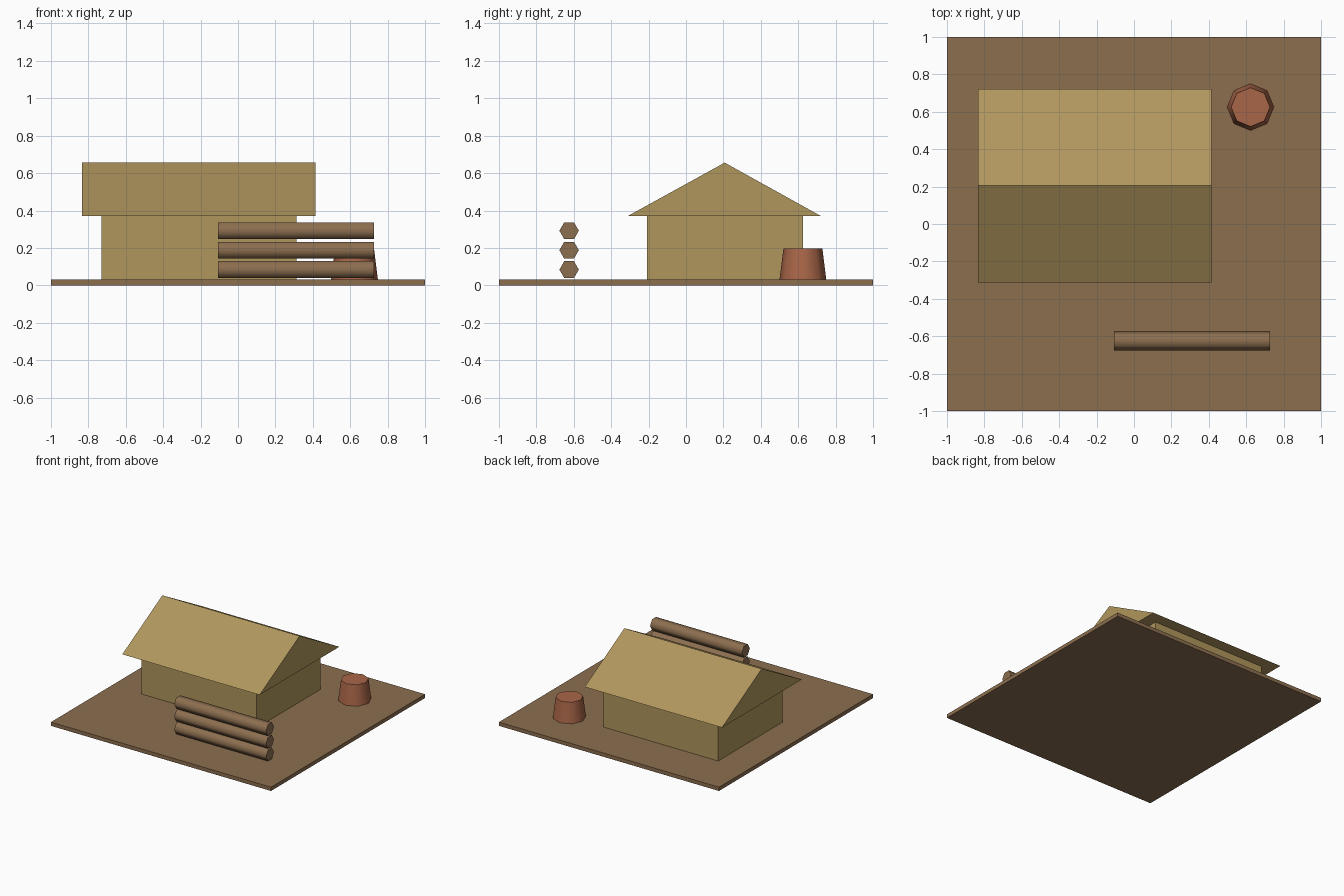
import bpy, bmesh, math

if "Cube" in bpy.data.objects:
    bpy.data.objects.remove(bpy.data.objects["Cube"])


def material(name, srgb):
    m = bpy.data.materials.new(name)
    m.diffuse_color = [((c / 255 + 0.055) / 1.055) ** 2.4 for c in srgb] + [1]
    m.use_nodes = True
    m.node_tree.nodes["Principled BSDF"].inputs["Base Color"].default_value = m.diffuse_color
    return m


EARTH = material("earth_brown", (140, 110, 79))
STRAW = material("straw_tan", (176, 150, 93))
CLAY = material("clay_red", (169, 102, 72))


def loft(name, ring_a, ring_b, mat, smooth=False):
    """Closed solid between two rings; optional smooth sides with flat caps."""
    bm = bmesh.new()
    a = [bm.verts.new(p) for p in ring_a]
    b = [bm.verts.new(p) for p in ring_b]
    n = len(a)
    for i in range(n):
        j = (i + 1) % n
        bm.faces.new((a[i], a[j], b[j], b[i])).smooth = smooth
    bm.faces.new(a[::-1])
    bm.faces.new(b)
    bmesh.ops.recalc_face_normals(bm, faces=bm.faces)
    me = bpy.data.meshes.new(name)
    bm.to_mesh(me)
    bm.free()
    me.materials.append(mat)
    ob = bpy.data.objects.new(name, me)
    bpy.context.collection.objects.link(ob)
    return ob


def box(name, x0, x1, y0, y1, z0, z1, mat):
    rect = [(x0, y0), (x1, y0), (x1, y1), (x0, y1)]
    return loft(name, [(x, y, z0) for x, y in rect], [(x, y, z1) for x, y in rect], mat)


def circle(n, r):
    return [(r * math.cos(math.tau * i / n), r * math.sin(math.tau * i / n)) for i in range(n)]


GROUND = 0.031

# Ground slab and hut walls
box("ground_slab", -1, 1, -1, 1, 0, GROUND, EARTH)
box("hut_walls", -0.73, 0.313, -0.208, 0.625, GROUND, 0.37, STRAW)

# Gable roof with overhanging eaves
gable = [(-0.3125, 0.37), (0.7225, 0.37), (0.207, 0.656)]
loft("gable_roof", [(-0.833, y, z) for y, z in gable], [(0.415, y, z) for y, z in gable], STRAW)

# Stack of three hexagonal logs
for i in range(3):
    zc = GROUND + 0.053 + 0.104 * i
    hexagon = [(-0.625 + u, zc + v) for u, v in circle(6, 0.052)]
    loft(f"log_{i + 1}", [(-0.106, y, z) for y, z in hexagon],
         [(0.728, y, z) for y, z in hexagon], EARTH, smooth=True)

# Tapered clay tub
loft("clay_tub", [(0.623 + u, 0.625 + v, GROUND) for u, v in circle(8, 0.125)],
     [(0.623 + u, 0.625 + v, 0.198) for u, v in circle(8, 0.104)], CLAY, smooth=True)
